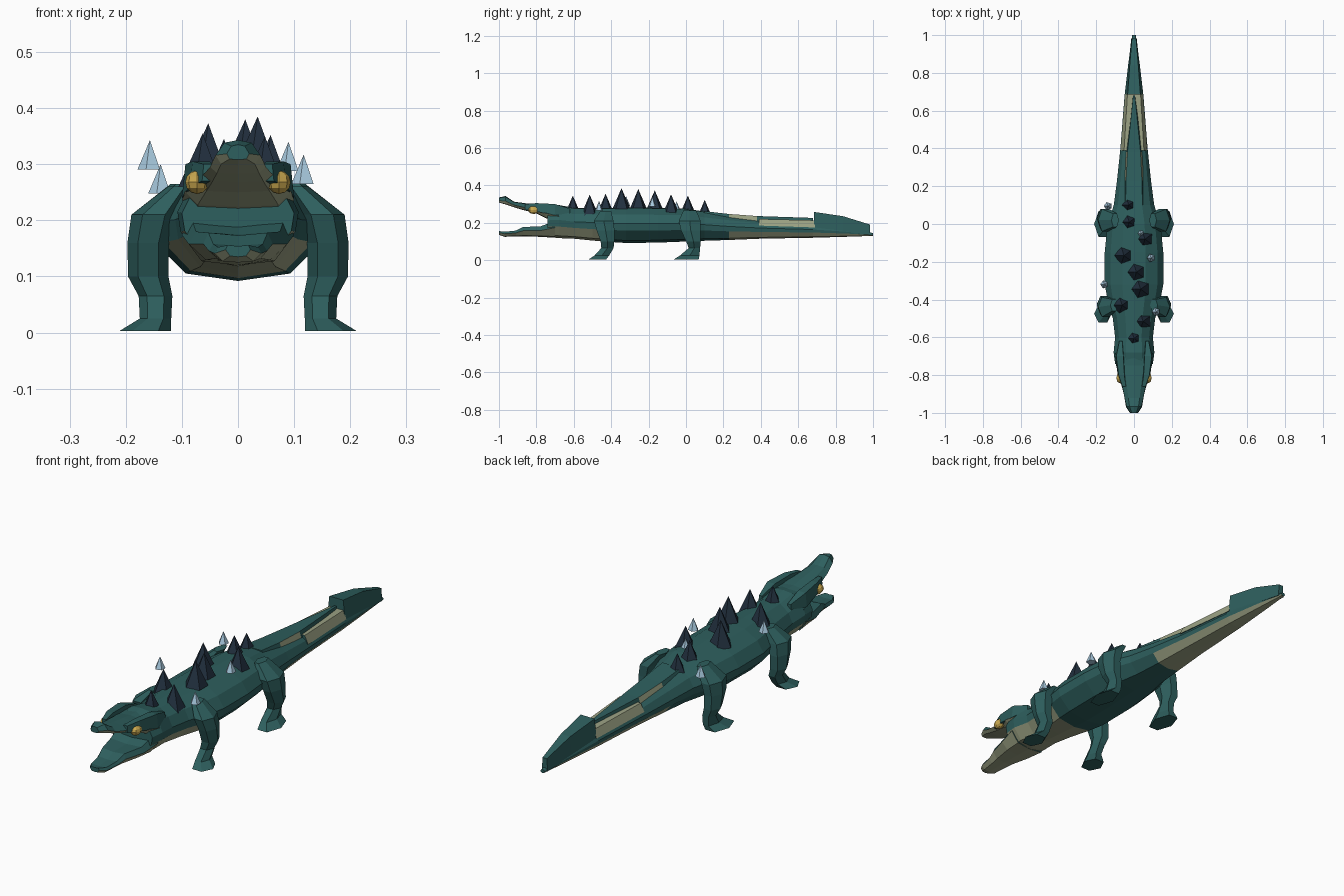
import bpy, bmesh, math
from mathutils import Matrix, Vector

if "Cube" in bpy.data.objects:
    bpy.data.objects.remove(bpy.data.objects["Cube"], do_unlink=True)


def material(name, rgb):
    m = bpy.data.materials.new(name)
    m.use_nodes = True
    m.diffuse_color = (*rgb, 1)
    m.node_tree.nodes["Principled BSDF"].inputs["Base Color"].default_value = (*rgb, 1)
    return m


TEAL = material("teal_skin", (0.027, 0.115, 0.112))
CREAM = material("cream_skin", (0.33, 0.36, 0.23))
NAVY = material("navy_spike", (0.016, 0.03, 0.05))
ICE = material("pale_blue_crystal", (0.4, 0.6, 0.75))
GOLD = material("gold_eye", (0.6, 0.4, 0.08))


def finish(name, bm, mats, rule=None):
    bmesh.ops.recalc_face_normals(bm, faces=bm.faces)
    if rule:
        for f in bm.faces:
            f.material_index = int(rule(f.calc_center_median(), f.normal))
    mesh = bpy.data.meshes.new(name)
    bm.to_mesh(mesh)
    bm.free()
    for m in mats:
        mesh.materials.append(m)
    ob = bpy.data.objects.new(name, mesh)
    bpy.context.collection.objects.link(ob)
    return ob


def loft(name, rings, mats, rule=None):
    """Skin a list of equal closed rings and cap both ends."""
    bm = bmesh.new()
    rows = [[bm.verts.new(p) for p in ring] for ring in rings]
    n = len(rows[0])
    for a, b in zip(rows, rows[1:]):
        for i in range(n):
            j = (i + 1) % n
            bm.faces.new((a[i], a[j], b[j], b[i]))
    bm.faces.new(rows[0])
    bm.faces.new(rows[-1])
    return finish(name, bm, mats, rule)


def section(shape, y, w, zb, zt):
    """Mirrored cross-section; shape goes from bottom centre to top centre."""
    half = [(x * w, y, zb + t * (zt - zb)) for x, t in shape]
    return half + [(-x, yy, z) for x, yy, z in half[-2:0:-1]]


BODY = [(0, 0), (.6, .07), (.95, .35), (1, .55), (.8, .8), (.4, .98), (0, 1)]
JAW = [(0, 0), (.75, .05), (1, .4), (.6, .9), (0, 1)]
LOWER = [(0, 0), (.65, .08), (1, .6), (.85, 1), (0, .9)]
BOX = [(0, 0), (1, 0), (.75, 1), (0, 1)]


# Body and tail
trunk = [(-.74, .1, .125, .285), (-.68, .108, .118, .295), (-.6, .1, .115, .28),
         (-.5, .112, .105, .28), (-.4, .14, .097, .28), (-.32, .155, .092, .282),
         (-.15, .155, .094, .28), (0, .14, .1, .275), (.1, .107, .104, .26),
         (.23, .09, .108, .24), (.4, .072, .115, .218), (.68, .05, .12, .2),
         (.85, .03, .125, .175), (1, .01, .13, .145)]


def trunk_rule(c, n):
    if c.y > .23:
        return n.z < -.5 and c.z < .15
    return c.y < -.36 and c.z < .175 and n.z < -.15


loft("body", [section(BODY, *r) for r in trunk], [TEAL, CREAM], trunk_rule)

# Open jaws
upper = [(-.68, .1, .2, .29), (-.75, .095, .225, .29), (-.8, .075, .25, .297),
         (-.87, .06, .268, .306), (-.92, .05, .283, .313), (-.965, .04, .298, .343),
         (-1, .02, .308, .335)]
loft("upper_jaw", [section(JAW, *r) for r in upper], [TEAL, CREAM],
     lambda c, n: n.z < -.4)
lower = [(-.7, .1, .12, .21), (-.78, .088, .125, .18), (-.87, .062, .128, .178),
         (-.91, .052, .127, .158), (-.97, .042, .125, .152), (-1, .022, .135, .156)]
loft("lower_jaw", [section(LOWER, *r) for r in lower], [TEAL, CREAM],
     lambda c, n: n.z < -.4)

# Brow ridges and eyes
for side, label in ((1, "left"), (-1, "right")):
    brow = [(-.86, .052, .012, .27, .3), (-.8, .066, .02, .26, .305),
            (-.7, .075, .025, .24, .3), (-.62, .07, .01, .25, .275)]
    loft(label + "_brow",
         [[(side * x + p[0], p[1], p[2]) for p in section(BOX, y, w, zb, zt)]
          for y, x, w, zb, zt in brow], [TEAL])
    bm = bmesh.new()
    bmesh.ops.create_uvsphere(
        bm, u_segments=8, v_segments=6, radius=1,
        matrix=Matrix.Translation((side * .073, -.815, .268))
        @ Matrix.Diagonal((.021, .029, .021, 1)))
    finish(label + "_eye", bm, [GOLD])

# Tail crest: pale shelf, tapering ridge and raised rear fin
loft("tail_shelf", [section(BOX, .39, .07, .185, .22), section(BOX, .69, .046, .175, .213)],
     [TEAL, CREAM], lambda c, n: n.z > .3)
ridge = [(.1, .06, .22, .262), (.23, .056, .21, .247), (.38, .046, .2, .236),
         (.68, .006, .2, .226)]
loft("tail_ridge", [section(BOX, *r) for r in ridge], [TEAL, CREAM],
     lambda c, n: .23 < c.y < .38 and abs(n.x) > .5)
fin = [(.685, .045, .16, .258), (.84, .03, .15, .235), (.985, .014, .135, .19)]
loft("tail_fin", [section(BOX, *r) for r in fin], [TEAL])


# Legs: six-sided rings from hip to sole
def leg(name, side, rows):
    rings = []
    for x, y, z, rx, ry in rows:
        rings.append([(side * (x + rx * math.cos(a)), y + ry * math.sin(a), z)
                      for a in (math.tau * k / 6 for k in range(6))])
    loft(name, rings, [TEAL])


front = [(.105, -.43, .26, .02, .035), (.15, -.44, .21, .04, .06),
         (.16, -.43, .16, .037, .055), (.16, -.42, .1, .036, .042),
         (.147, -.42, .065, .03, .038), (.147, -.45, .025, .028, .045),
         (.165, -.475, .003, .046, .055)]
rear = [(.1, .02, .265, .02, .04), (.15, .02, .21, .04, .068),
        (.16, .025, .16, .036, .06), (.16, .04, .1, .036, .045),
        (.147, .045, .065, .03, .035), (.147, .02, .025, .028, .06),
        (.165, 0, .003, .046, .078)]
for side, label in ((1, "left"), (-1, "right")):
    leg(label + "_front_leg", side, front)
    leg(label + "_rear_leg", side, rear)


# Five-sided spikes on the back
def spike(name, x, y, base, tip, radius, mat):
    bm = bmesh.new()
    bmesh.ops.create_cone(
        bm, cap_ends=True, segments=5, radius1=radius, radius2=0, depth=tip - base,
        matrix=Matrix.Translation((x, y, (base + tip) / 2))
        @ Matrix.Rotation(math.pi / 2, 4, "Z"))
    bmesh.ops.remove_doubles(bm, verts=bm.verts, dist=.0005)
    finish(name, bm, [mat])


back_spikes = [(0, -.605, .345), (.048, -.515, .35), (-.063, -.43, .355),
               (.035, -.345, .385), (.013, -.255, .38), (-.053, -.167, .373),
               (.058, -.08, .352), (-.025, .01, .345), (-.028, .1, .322)]
for i, (x, y, tip) in enumerate(back_spikes):
    spike(f"back_spike_{i + 1}", x, y, tip - .11, tip, .05, NAVY)

# Small pale crystals
crystals = [(-.138, .095, .3), (.037, -.05, .315), (.09, -.18, .34),
            (-.157, -.32, .343), (.117, -.465, .317)]
for i, (x, y, tip) in enumerate(crystals):
    spike(f"crystal_{i + 1}", x, y, tip - .052, tip, .022, ICE)
